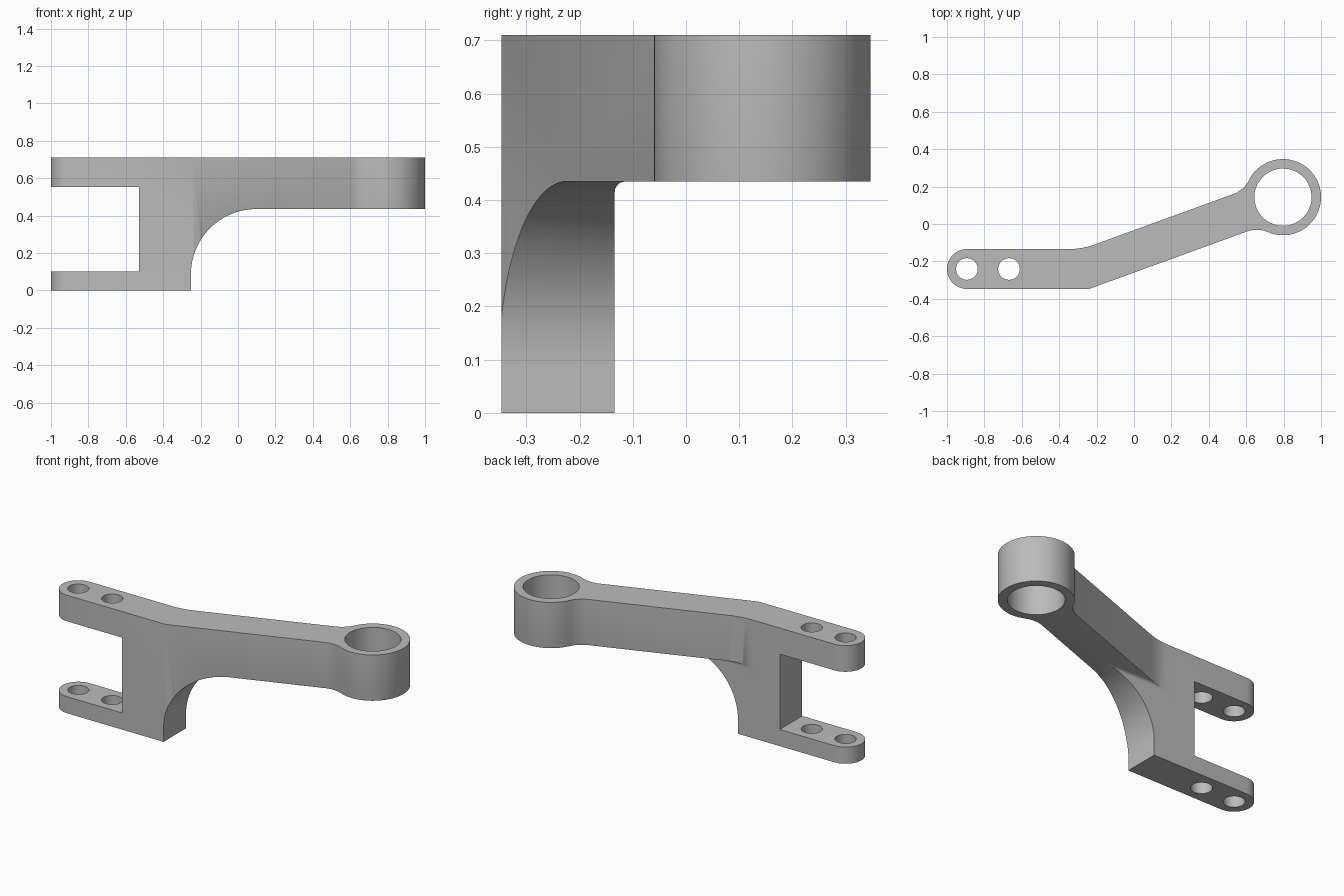
import bpy, bmesh
from math import sin, cos, tan, atan2, sqrt, pi, radians
from mathutils import Vector, Matrix

if "Cube" in bpy.data.objects:
    bpy.data.objects.remove(bpy.data.objects["Cube"])

HEIGHT, ARM_BOTTOM = 0.71, 0.435
W = 0.1065                           # half width of arm and lugs
LUG = Vector((-0.8935, -0.2405))     # lug end centre
BOSS = Vector((0.7965, 0.1435))      # boss centre
BOSS_R, BORE_R, HOLE_R = 0.2035, 0.153, 0.058
FILLET, BEND_R, EDGE_R = 0.15, 0.4, 0.02
SLOPE = radians(20)
WALL_X, ARCH_R = -0.252, 0.35        # leg wall and arch under the arm

grey = bpy.data.materials.new("cast_grey")
grey.use_nodes = True
grey.diffuse_color = (0.5, 0.5, 0.5, 1)
grey.node_tree.nodes["Principled BSDF"].inputs["Base Color"].default_value = (0.5, 0.5, 0.5, 1)


def arc(c, r, a0, a1, n):
    return [Vector((c[0] + r * cos(a0 + (a1 - a0) * i / n),
                    c[1] + r * sin(a0 + (a1 - a0) * i / n))) for i in range(n + 1)]


def prism(name, pts, lo, hi, axis="Z"):
    """Extrude a 2D outline along one axis."""
    place = {"X": lambda p, d: (d, p[0], p[1]),
             "Y": lambda p, d: (p[0], d, p[1]),
             "Z": lambda p, d: (p[0], p[1], d)}[axis]
    bm = bmesh.new()
    face = bm.faces.new([bm.verts.new(place(p, lo)) for p in pts])
    ext = bmesh.ops.extrude_face_region(bm, geom=[face])["geom"]
    shift = Vector(place((0, 0), hi - lo))
    bmesh.ops.translate(bm, vec=shift, verts=[g for g in ext if isinstance(g, bmesh.types.BMVert)])
    bmesh.ops.recalc_face_normals(bm, faces=bm.faces)
    mesh = bpy.data.meshes.new(name)
    bm.to_mesh(mesh)
    bm.free()
    mesh.materials.append(grey)
    ob = bpy.data.objects.new(name, mesh)
    bpy.context.scene.collection.objects.link(ob)
    return ob


def cut(body, cutters):
    """Subtract each cutter from the body and remove it."""
    for c in cutters:
        c.hide_render = True
        mod = body.modifiers.new("cut", "BOOLEAN")
        mod.operation, mod.solver, mod.object = "DIFFERENCE", "EXACT", c
        bpy.context.view_layer.update()
        mesh = bpy.data.meshes.new_from_object(
            body.evaluated_get(bpy.context.evaluated_depsgraph_get()))
        body.modifiers.clear()
        body.data = mesh
        bpy.data.objects.remove(c)


# Plan outline: lug end, front bend, boss with fillets, back bend
rot = Matrix.Rotation(SLOPE, 2)
bend_x = BOSS.x - (BOSS.y - LUG.y) / tan(SLOPE)
off = W + FILLET
reach = sqrt((BOSS_R + FILLET) ** 2 - off ** 2)
a = atan2(off, reach)
half = tan(SLOPE / 2)
head = (arc((-reach, -off), FILLET, pi / 2, a, 10)
        + arc((0, 0), BOSS_R, a - pi, pi - a, 56)[1:-1]
        + arc((-reach, off), FILLET, -a, -pi / 2, 10))
outline = arc(LUG, W, pi / 2, 3 * pi / 2, 24)
outline.append(Vector((bend_x + W * half, LUG.y - W)))
outline += [BOSS + rot @ p for p in head]
outline += arc((bend_x - W * half - BEND_R * half, LUG.y + W + BEND_R),
               BEND_R, SLOPE - pi / 2, -pi / 2, 6)
body = prism("clevis_arm", outline, 0, HEIGHT)

# Space under the arm: quarter arch at the leg, then the flat back of the leg
arch_c = (WALL_X + ARCH_R, ARM_BOTTOM - ARCH_R)
under = [(WALL_X, -0.1)] + arc(arch_c, ARCH_R, pi, pi / 2, 24) + [(1.2, ARM_BOTTOM), (1.2, -0.1)]
back_y = LUG.y + W
behind = ([(back_y, -0.1)]
          + arc((back_y + EDGE_R, ARM_BOTTOM - EDGE_R), EDGE_R, pi, pi / 2, 5)
          + [(0.6, ARM_BOTTOM), (0.6, -0.1)])
cut(body, [prism("arch_cutter", under, -1, 1, "Y"),
           prism("back_cutter", behind, -0.6, 1.2, "X")])

# Rounded lower edge along the arch, arm and boss
bm = bmesh.new()
bm.from_mesh(body.data)
bmesh.ops.remove_doubles(bm, verts=bm.verts, dist=0.0001)
bmesh.ops.dissolve_limit(bm, angle_limit=radians(0.3), verts=bm.verts, edges=bm.edges)


def is_lower_rim(e):
    mid = (e.verts[0].co + e.verts[1].co) / 2
    v = (rot.transposed() @ (mid.xy - BOSS)).y
    return (len(e.link_faces) == 2 and e.calc_face_angle_signed() > 0.7
            and 0.1 < mid.z < ARM_BOTTOM + 0.001 and mid.x > -0.2
            and (abs(v) > W - 0.004 or mid.x > 0.5))


bmesh.ops.bevel(bm, geom=[e for e in bm.edges if is_lower_rim(e)], offset=EDGE_R,
                segments=4, profile=0.5, affect="EDGES", clamp_overlap=True)
bm.to_mesh(body.data)
bm.free()

# Clevis slot, boss bore and pin holes
slot = [(-1.2, 0.1), (-0.53, 0.1), (-0.53, 0.553), (-1.2, 0.553)]
cutters = [prism("slot_cutter", slot, -1, 1, "Y")]
for c, r, n in ((BOSS, BORE_R, 64), (LUG, HOLE_R, 32), (LUG + Vector((0.225, 0)), HOLE_R, 32)):
    cutters.append(prism("bore_cutter", arc(c, r, 0, 2 * pi, n)[:-1], -0.2, 1))
cut(body, cutters)

body.data.shade_smooth()
body.data.set_sharp_from_angle(angle=radians(30))
